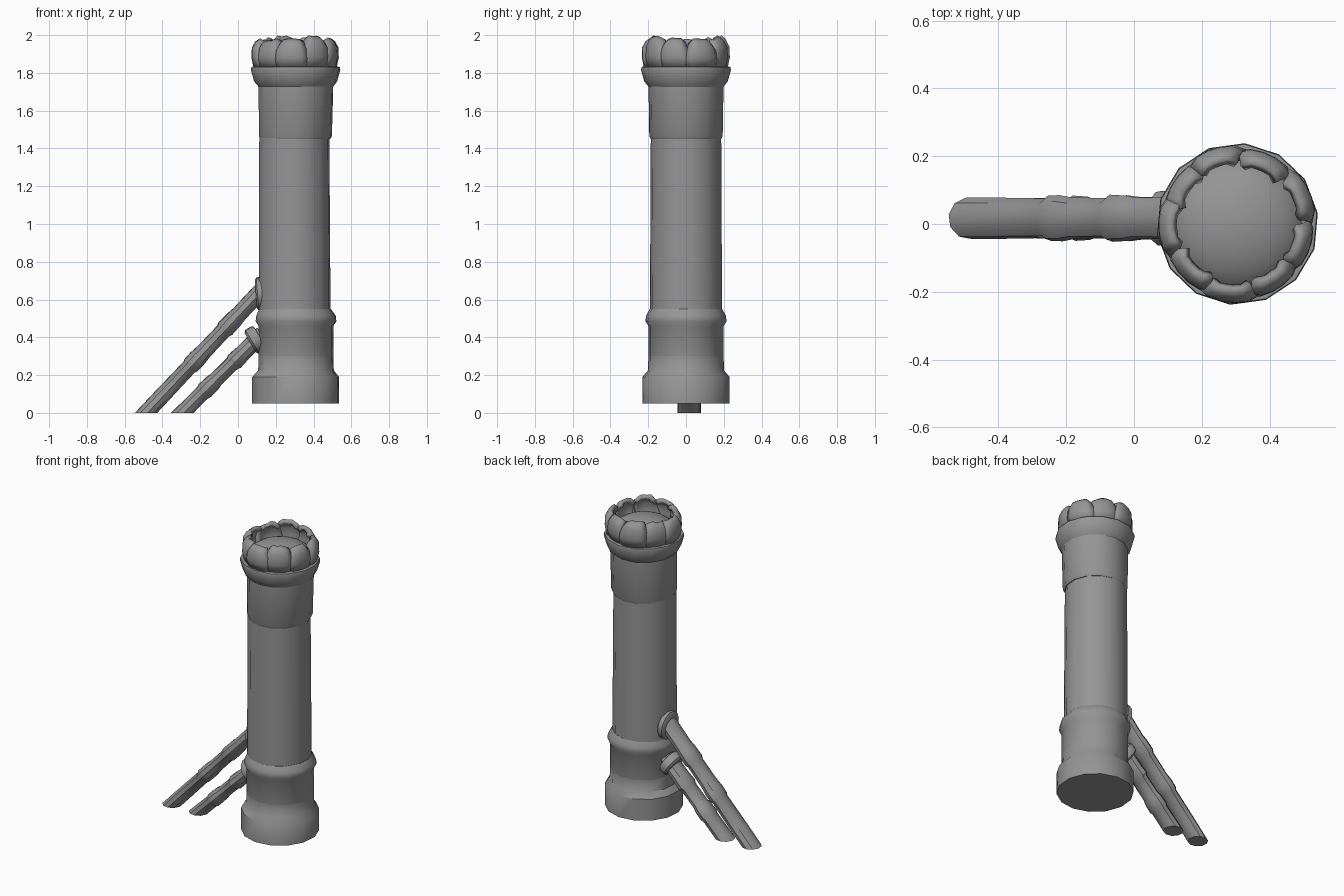
import bpy, bmesh, math, random
from mathutils import Vector

random.seed(4)
if "Cube" in bpy.data.objects:
    bpy.data.objects.remove(bpy.data.objects["Cube"], do_unlink=True)

# One stone colour for everything
stone = bpy.data.materials.new("grey_stone")
stone.use_nodes = True
GREY = (0.3, 0.3, 0.3, 1)
stone.diffuse_color = GREY
stone.node_tree.nodes["Principled BSDF"].inputs["Base Color"].default_value = GREY

CX = 0.305


def finish(name, bm, angle=40):
    bmesh.ops.recalc_face_normals(bm, faces=bm.faces)
    mesh = bpy.data.meshes.new(name)
    bm.to_mesh(mesh)
    bm.free()
    ob = bpy.data.objects.new(name, mesh)
    bpy.context.collection.objects.link(ob)
    mesh.materials.append(stone)
    bpy.ops.object.select_all(action='DESELECT')
    ob.select_set(True)
    bpy.context.view_layer.objects.active = ob
    bpy.ops.object.shade_smooth_by_angle(angle=math.radians(angle))
    return ob


def loft(name, rings, angle=40):
    """Skin a list of point rings and cap both ends."""
    bm = bmesh.new()
    loops = [[bm.verts.new(p) for p in ring] for ring in rings]
    n = len(loops[0])
    for a, b in zip(loops, loops[1:]):
        for i in range(n):
            j = (i + 1) % n
            bm.faces.new((a[i], a[j], b[j], b[i]))
    bm.faces.new(loops[0])
    bm.faces.new(loops[-1])
    return finish(name, bm, angle)


def circle(centre, u, v, ru, rv, n):
    steps = [2 * math.pi * (i + 0.3) / n for i in range(n)]
    return [centre + u * ru * math.cos(t) + v * rv * math.sin(t) for t in steps]


X, Y, Z = Vector((1, 0, 0)), Vector((0, 1, 0)), Vector((0, 0, 1))


def column(name, profile, angle=40):
    """Profile entries: height, radius, centre x."""
    loft(name, [circle(Vector((cx, 0, z)), X, Y, r, r, 14)
                for z, r, cx in profile], angle)


# Column: plinth, lower drum, ring, shaft, upper sleeve and collar
column("base_plinth", [(0.05, 0.232, CX), (0.19, 0.232, CX),
                       (0.225, 0.202, 0.307), (0.3, 0.2, 0.307)])
column("lower_drum", [(0.2, 0.2, 0.307), (0.46, 0.2, 0.307), (0.485, 0.216, 0.307),
                      (0.515, 0.212, 0.307), (0.55, 0.192, 0.302)])
column("shaft", [(0.5, 0.192, 0.3), (1.5, 0.187, 0.298)])
column("upper_sleeve", [(1.45, 0.188, 0.302), (1.465, 0.195, 0.304),
                        (1.76, 0.2, 0.307)])
column("top_collar", [(1.725, 0.198, 0.307), (1.755, 0.222, CX), (1.815, 0.239, CX),
                      (1.832, 0.236, CX), (1.835, 0.2, CX)])

# Dome inside the crown
dome = [(1.82 + 0.12 * math.sin(t), 0.208 * math.cos(t), CX)
        for t in (math.radians(a) for a in range(0, 90, 11))]
column("inner_dome", dome, 60)


# Crown of broken curved plates around the dome
def crown_plate(name, mid, span, height, lean, out):
    rows = [(0, 0.214), (0.35, 0.226), (0.7, 0.224), (0.9, 0.207), (1, 0.186)]
    cols = 6
    bm = bmesh.new()
    top = [height * random.uniform(0.9, 1) for _ in range(cols)]
    top[0] *= 0.9
    top[-1] *= 0.93
    grid = []
    for f, r in rows:
        line = []
        for c in range(cols):
            u = c / (cols - 1) - 0.5
            a = mid + u * span * (1 - 0.25 * f * f) + lean * f
            rr = r + out - 0.014 * (2 * u) ** 4
            line.append(bm.verts.new((CX + rr * math.cos(a), rr * math.sin(a),
                                      1.825 + f * top[c])))
        grid.append(line)
    for a, b in zip(grid, grid[1:]):
        for c in range(cols - 1):
            bm.faces.new((a[c], a[c + 1], b[c + 1], b[c]))
    ob = finish(name, bm, 50)
    mod = ob.modifiers.new("thickness", 'SOLIDIFY')
    mod.thickness = 0.026
    mod.offset = -1
    return ob


PLATES = 9
for i in range(PLATES):
    crown_plate("crown_plate_%d" % (i + 1),
                2 * math.pi * (i + random.uniform(-0.12, 0.12)) / PLATES - 0.25,
                random.uniform(0.86, 1.0), random.uniform(0.155, 0.176),
                random.uniform(-0.07, 0.07), 0.008 * (i % 2))


# Sloping struts with stepped joints, cut level with the ground
def strut(name, foot_x, head, steps):
    foot, head = Vector((foot_x, 0.017, 0)), Vector(head)
    d = (head - foot).normalized()
    side = d.cross(Y)
    rings = []
    for k, (t, r) in enumerate(steps):
        ring = circle(foot.lerp(head, t), side, Y, r, r * 1.4, 10)
        if k == 0:
            ring = [p - d * (p.z / d.z) for p in ring]
        rings.append(ring)
    loft(name, rings, 35)


def flange(name, centre, axis, radius, width, thick):
    c, d = Vector(centre), Vector(axis).normalized()
    side = d.cross(Y)
    loft(name, [circle(c + d * o * thick, side, Y, radius * s, width * s, 12)
                for o, s in ((-0.5, 0.82), (-0.3, 1), (0.3, 1), (0.5, 0.9))])


strut("outer_strut", -0.487, (0.13, 0.017, 0.655),
      [(0, 0.044), (0.12, 0.044), (0.37, 0.042), (0.385, 0.048), (0.44, 0.049),
       (0.5, 0.044), (0.66, 0.043), (0.68, 0.05), (0.76, 0.048), (0.8, 0.044), (1, 0.045)])
strut("inner_strut", -0.295, (0.13, 0.017, 0.42),
      [(0, 0.043), (0.25, 0.042), (0.28, 0.048), (0.38, 0.046), (0.42, 0.041),
       (0.62, 0.041), (0.65, 0.049), (0.75, 0.045), (1, 0.044)])
flange("outer_strut_flange", (0.117, 0.017, 0.63), (1, 0, 0.08), 0.09, 0.09, 0.045)
flange("inner_strut_flange", (0.092, 0.017, 0.385), (1, 0, 0.6), 0.075, 0.082, 0.06)
